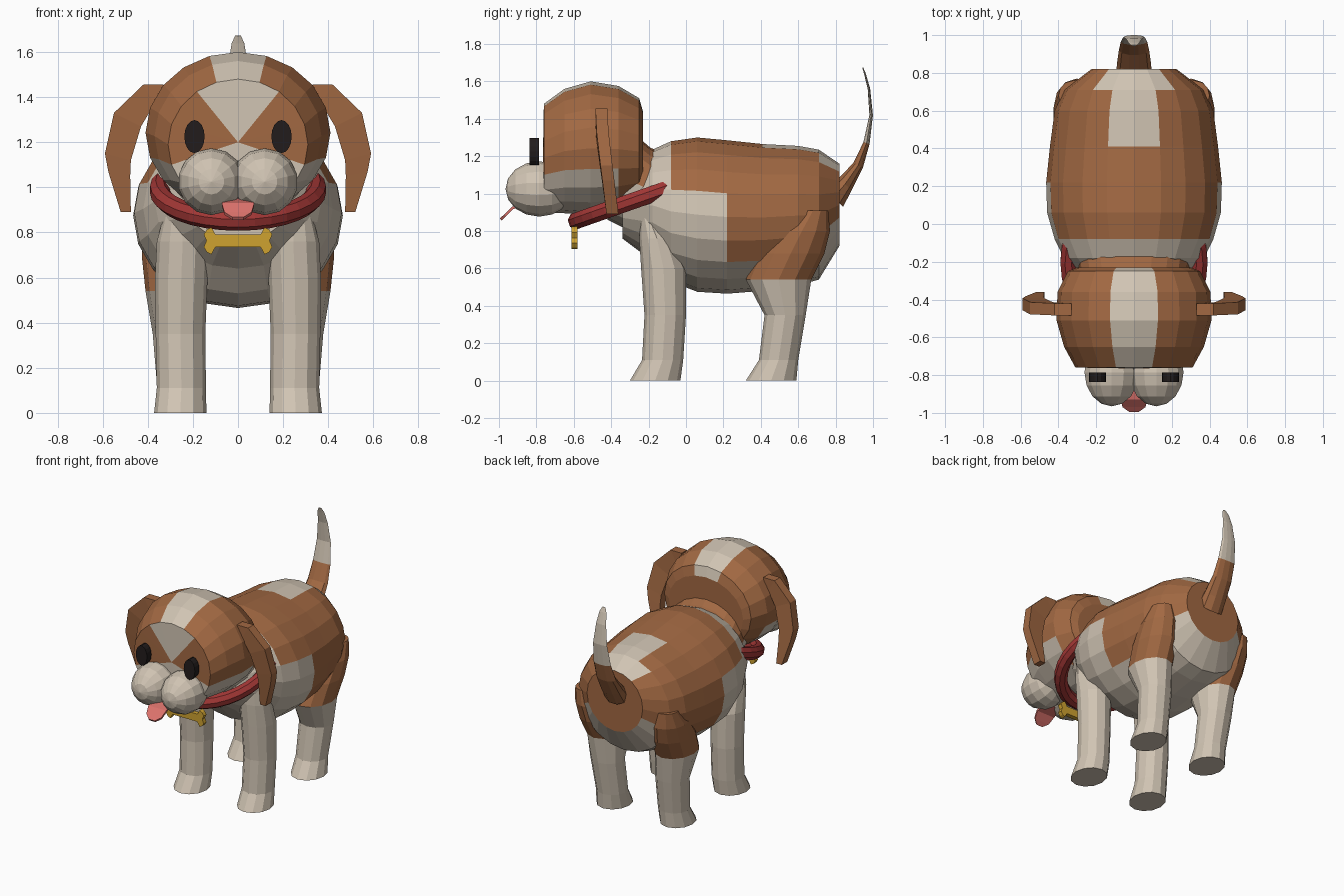
import bpy, bmesh, math
from mathutils import Vector

if "Cube" in bpy.data.objects:
    bpy.data.objects.remove(bpy.data.objects["Cube"])

# Materials
COLOURS = {
    "brown": (0.36, 0.14, 0.055), "cream": (0.63, 0.55, 0.45),
    "collar_red": (0.36, 0.038, 0.036), "gold": (0.62, 0.36, 0.03),
    "dark": (0.016, 0.012, 0.012), "pink": (0.72, 0.17, 0.15),
}
MATS = {}
for key, rgb in COLOURS.items():
    MATS[key] = bpy.data.materials.new(key)
    MATS[key].diffuse_color = (*rgb, 1)


def finish(name, bm, mats, mirror=False):
    bmesh.ops.recalc_face_normals(bm, faces=bm.faces)
    mesh = bpy.data.meshes.new(name)
    bm.to_mesh(mesh)
    bm.free()
    for m in mats:
        mesh.materials.append(MATS[m])
    ob = bpy.data.objects.new(name, mesh)
    bpy.context.collection.objects.link(ob)
    if mirror:
        ob.modifiers.new("mirror", 'MIRROR').use_axis[0] = True
    return ob


def loft(name, rings, mats, rule=lambda i, a, c: 0, mirror=False, fan=None):
    """Skin a list of rings; rule(segment, angle from top, centre) picks the colour.
    fan is the centre of a triangle fan closing the first ring (segment -1)."""
    bm = bmesh.new()
    vs = [[bm.verts.new(p) for p in r] for r in rings]
    n = len(rings[0])

    def angle(j):
        a = (j + 0.5) * 360 / n
        return min(a, 360 - a)

    for i in range(len(vs) - 1):
        for j in range(n):
            k = (j + 1) % n
            f = bm.faces.new((vs[i][j], vs[i][k], vs[i + 1][k], vs[i + 1][j]))
            f.material_index = rule(i, angle(j), f.calc_center_median())
    if fan:
        hub = bm.verts.new(fan)
        for j in range(n):
            f = bm.faces.new((hub, vs[0][j], vs[0][(j + 1) % n]))
            f.material_index = rule(-1, angle(j), f.calc_center_median())
    else:
        bm.faces.new(vs[0]).material_index = rule(-1, 0, Vector(rings[0][0]))
    bm.faces.new(vs[-1]).material_index = rule(len(vs) - 1, 0, Vector(rings[-1][0]))
    return finish(name, bm, mats, mirror)


def upright(y, bottom, top, rx, n=20):
    """Ring in the xz plane, starting at its top."""
    zc, rz = (top + bottom) / 2, (top - bottom) / 2
    return [(rx * math.sin(2 * math.pi * j / n), y,
             zc + rz * math.cos(2 * math.pi * j / n)) for j in range(n)]


def flat(z, x0, x1, y0, y1, n=12):
    """Ring in the xy plane, given by its extents."""
    return [((x0 + x1) / 2 + (x1 - x0) / 2 * math.cos(2 * math.pi * j / n),
             (y0 + y1) / 2 + (y1 - y0) / 2 * math.sin(2 * math.pi * j / n), z)
            for j in range(n)]


# Body with cream chest, belly and back patch
def body_rule(i, a, c):
    if i == 8:
        return 0
    if c.y < -0.08 or (c.y < 0.22 and a > 72) or a > 126:
        return 1
    if c.y > 0.72:
        return int(a < 36 or a > 108)
    return int(c.y > 0.41 and a < 18)


loft("body", [upright(*r) for r in (
    (-0.34, 0.76, 1.08, 0.22), (-0.18, 0.64, 1.235, 0.37), (-0.08, 0.53, 1.28, 0.42),
    (0.06, 0.475, 1.30, 0.46), (0.22, 0.465, 1.285, 0.465), (0.41, 0.48, 1.265, 0.445),
    (0.60, 0.51, 1.255, 0.42), (0.71, 0.54, 1.235, 0.37), (0.82, 0.72, 1.16, 0.225))],
    ("brown", "cream"), body_rule)

# Neck
loft("neck", [upright(*r) for r in (
    (-0.10, 0.80, 1.21, 0.32), (-0.19, 0.79, 1.245, 0.30), (-0.30, 0.80, 1.34, 0.28),
    (-0.42, 0.86, 1.38, 0.26))], ("brown", "cream"), lambda i, a, c: int(a > 90))


# Head with blaze and cream jaw
def head_rule(i, a, c):
    if i == -1:
        return int(a < 36 or a > 108)
    if i == 5:
        return 0
    return int(a < 18 or (a > 108 and c.y < -0.36))


loft("head", [upright(*r) for r in (
    (-0.76, 0.90, 1.48, 0.31), (-0.65, 0.895, 1.56, 0.37), (-0.51, 0.885, 1.60, 0.41),
    (-0.36, 0.90, 1.575, 0.405), (-0.25, 0.94, 1.51, 0.35), (-0.23, 0.98, 1.44, 0.30))],
    ("brown", "cream"), head_rule, fan=(0, -0.765, 1.20))

# Muzzle lobes
bm = bmesh.new()
bmesh.ops.create_uvsphere(bm, u_segments=14, v_segments=8, radius=1)
for v in bm.verts:
    x, y, z = v.co
    v.co = (0.118 + 0.148 * x, -0.785 - 0.18 * z, 1.025 + 0.148 * y)
finish("muzzle", bm, ["cream"], True)

# Eyes
loft("eye", [[(x + 0.193, y, z) for x, y, z in upright(yy, 1.152, 1.298, 0.045, 16)]
             for yy in (-0.837, -0.787)], ["dark"], mirror=True)

# Tongue
loft("tongue", [[(-w, y, z), (w, y, z), (w, y + 0.008, z - 0.012), (-w, y + 0.008, z - 0.012)]
                for w, y, z in ((0.06, -0.84, 0.95), (0.072, -0.93, 0.93),
                                (0.06, -0.97, 0.89), (0.025, -0.995, 0.868))], ["pink"])

# Ears: (outer x, outer z), (inner x, inner z), y centre
loft("ear", [[(ox, y - 0.032, oz), (ox, y + 0.032, oz), (ix, y + 0.032, iz), (ix, y - 0.032, iz)]
             for ox, oz, ix, iz, y in (
    (0.33, 1.455, 0.33, 1.38, -0.452), (0.42, 1.455, 0.37, 1.37, -0.452),
    (0.55, 1.33, 0.43, 1.27, -0.446), (0.59, 1.15, 0.475, 1.12, -0.425),
    (0.575, 1.07, 0.478, 1.05, -0.415), (0.52, 0.89, 0.475, 0.89, -0.393))],
    ["brown"], mirror=True)

# Front legs: z, x extents, y extents
loft("front_leg", [flat(*r) for r in (
    (0, 0.14, 0.372, -0.30, -0.03), (0.11, 0.142, 0.36, -0.235, -0.015),
    (0.35, 0.145, 0.365, -0.222, 0.0), (0.60, 0.135, 0.368, -0.24, 0.0),
    (0.76, 0.13, 0.36, -0.25, -0.06), (0.87, 0.18, 0.33, -0.245, -0.15))],
    ["cream"], mirror=True)

# Hind legs with brown thighs
loft("hind_leg", [flat(*r) for r in (
    (0, 0.14, 0.372, 0.32, 0.59), (0.11, 0.142, 0.358, 0.39, 0.60),
    (0.35, 0.145, 0.378, 0.42, 0.64), (0.54, 0.14, 0.41, 0.32, 0.67),
    (0.68, 0.15, 0.425, 0.38, 0.74), (0.80, 0.18, 0.425, 0.47, 0.77),
    (0.91, 0.24, 0.40, 0.60, 0.76))],
    ("brown", "cream"), lambda i, a, c: int(c.z < 0.54), mirror=True)

# Tail: y, z, half width, half thickness, lean of the cross-section
TAIL = ((0.79, 0.98, 0.095, 0.075, 0.8), (0.85, 1.05, 0.09, 0.05, 0.7),
        (0.92, 1.15, 0.08, 0.03, 0.5), (0.965, 1.27, 0.07, 0.018, 0.3),
        (0.99, 1.42, 0.056, 0.01, 0.05), (0.978, 1.56, 0.04, 0.007, -0.25),
        (0.957, 1.64, 0.028, 0.005, -0.35), (0.945, 1.673, 0.012, 0.003, -0.35))
loft("tail", [[(w * math.cos(t), y + h * math.sin(t) * math.cos(b), z - h * math.sin(t) * math.sin(b))
               for t in (2 * math.pi * j / 10 for j in range(10))]
              for y, z, w, h, b in TAIL], ("brown", "cream"), lambda i, a, c: int(i > 2))

# Collar: tilted ring sunk into the shoulders
bm = bmesh.new()
N, M, SLOPE = 32, 8, 0.35
grid = []
for i in range(N):
    a = 2 * math.pi * i / N
    row = []
    for j in range(M):
        t = 2 * math.pi * (j + 0.5) / M
        k = 0.045 * math.cos(t)
        y = (0.385 + k) * math.sin(a)
        row.append(bm.verts.new(((0.348 + k) * math.cos(a), -0.20 + y - 0.015 * math.sin(t),
                                 0.99 + SLOPE * y + 0.045 * math.sin(t))))
    grid.append(row)
for i in range(N):
    for j in range(M):
        p, q = grid[i], grid[(i + 1) % N]
        bm.faces.new((p[j], q[j], q[(j + 1) % M], p[(j + 1) % M]))
finish("collar", bm, ["collar_red"])

# Bone-shaped tag
quarter = [(0.10, 0.028), (0.118, 0.06), (0.138, 0.05), (0.152, 0.028)]
right = quarter + [(0.14, 0.0)] + [(x, -z) for x, z in reversed(quarter)]
outline = right + [(-x, z) for x, z in reversed(right)]
loft("bone_tag", [[(x, y, 0.763 + z) for x, z in outline] for y in (-0.612, -0.58)], ["gold"])

for m in bpy.data.materials:
    if m.users and not m.is_grease_pencil:
        m.use_nodes = True
        m.node_tree.nodes["Principled BSDF"].inputs["Base Color"].default_value = m.diffuse_color
